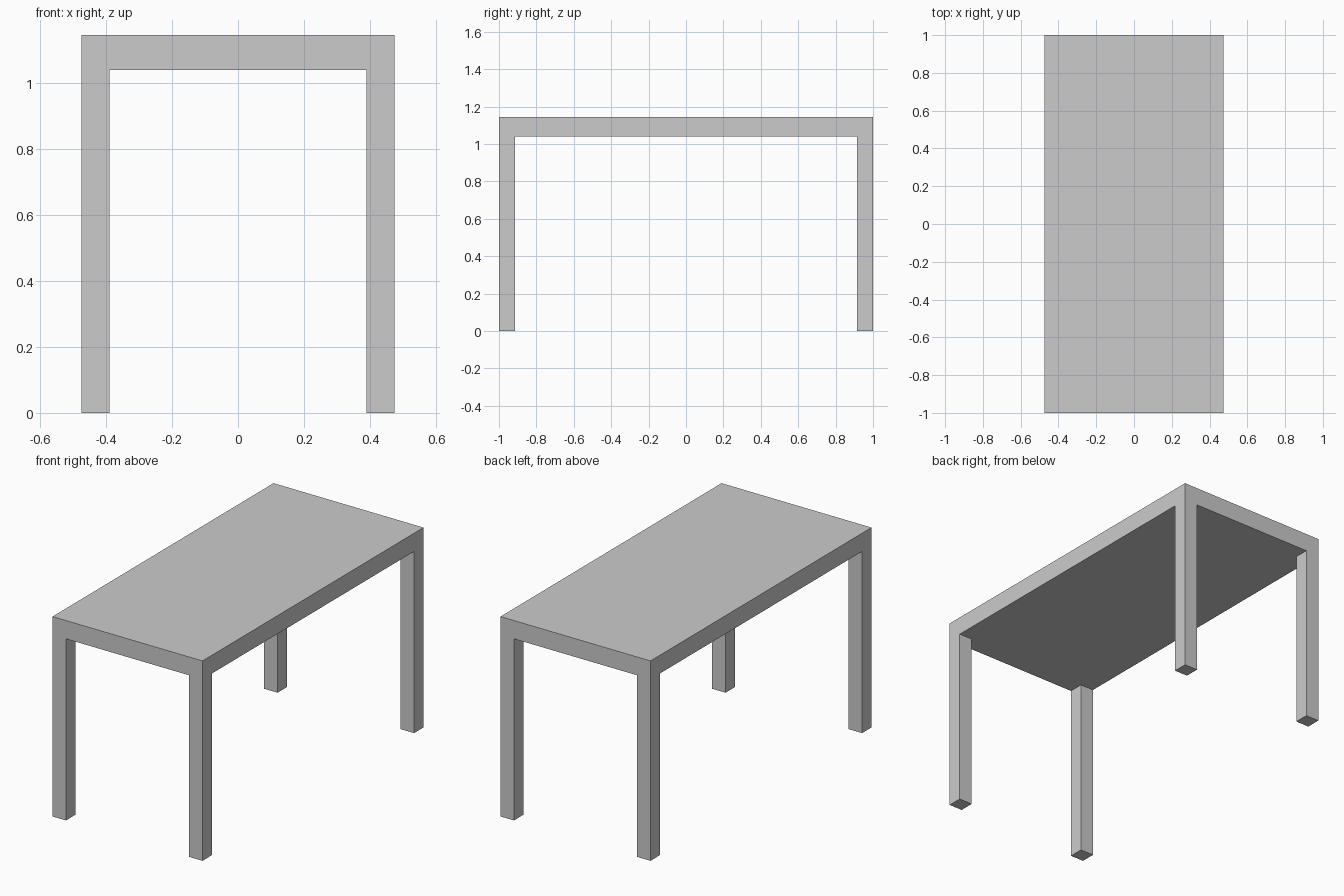
import bpy
import bmesh
import math
from mathutils import Vector

if "Cube" in bpy.data.objects:
    bpy.data.objects.remove(bpy.data.objects["Cube"])

HALF_X, HALF_Y = 0.475, 1.0
TOP_Z, UNDER_Z = 1.145, 1.04
LEG = 0.085

bm = bmesh.new()

# Tabletop slab
slab = bmesh.ops.create_cube(bm, size=1)["verts"]
bmesh.ops.scale(bm, verts=slab, vec=(2 * HALF_X, 2 * HALF_Y, TOP_Z - UNDER_Z))
bmesh.ops.translate(bm, verts=slab, vec=(0, 0, (TOP_Z + UNDER_Z) / 2))

# Cuts that mark out the leg footprints at the corners
for axis, half in ((Vector((1, 0, 0)), HALF_X), (Vector((0, 1, 0)), HALF_Y)):
    for side in (-1, 1):
        bmesh.ops.bisect_plane(bm, geom=bm.verts[:] + bm.edges[:] + bm.faces[:],
                               plane_co=axis * side * (half - LEG), plane_no=axis)

# Legs extruded straight down from the underside corners
bm.normal_update()
corners = []
for f in bm.faces:
    c = f.calc_center_median()
    if f.normal.z < -0.9 and abs(c.x) > HALF_X - LEG and abs(c.y) > HALF_Y - LEG:
        corners.append(f)
feet = bmesh.ops.extrude_discrete_faces(bm, faces=corners)["faces"]
for f in feet:
    for v in f.verts:
        v.co.z = 0

# Clean flush surfaces
bmesh.ops.dissolve_limit(bm, angle_limit=math.radians(1),
                         verts=bm.verts[:], edges=bm.edges[:])
bmesh.ops.recalc_face_normals(bm, faces=bm.faces[:])

mesh = bpy.data.meshes.new("table")
bm.to_mesh(mesh)
bm.free()
table = bpy.data.objects.new("table", mesh)
bpy.context.collection.objects.link(table)
